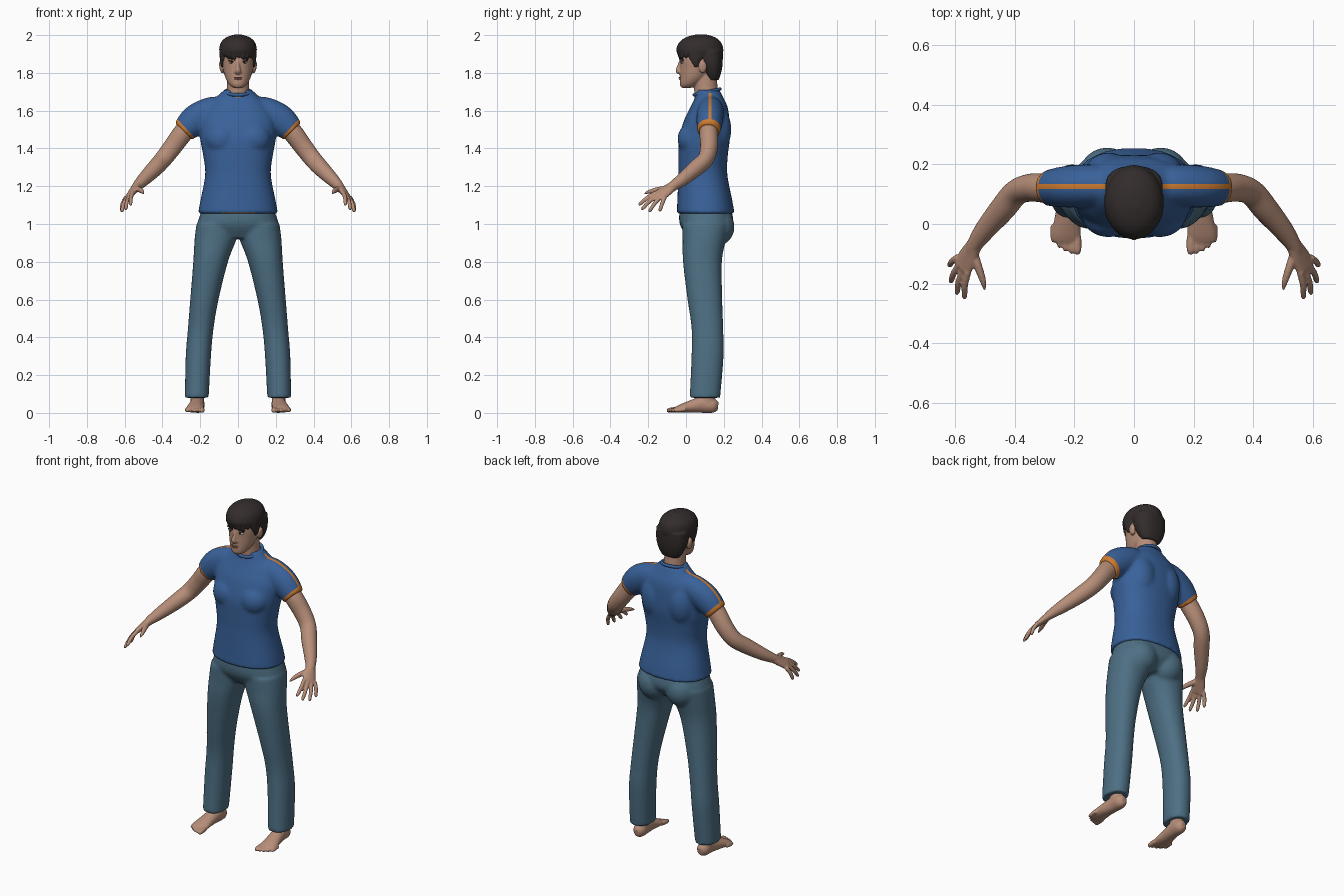
import bpy, bmesh, math
from mathutils import Vector, Matrix

if "Cube" in bpy.data.objects:
    bpy.data.objects.remove(bpy.data.objects["Cube"])

X, Y, Z = Vector((1, 0, 0)), Vector((0, 1, 0)), Vector((0, 0, 1))
SIDES = (1, -1)


def material(name, r, g, b):
    m = bpy.data.materials.new(name)
    m.use_nodes = True
    m.diffuse_color = (r, g, b, 1)
    bsdf = m.node_tree.nodes["Principled BSDF"]
    bsdf.inputs["Base Color"].default_value = (r, g, b, 1)
    bsdf.inputs["Roughness"].default_value = 0.8
    return m


SKIN = material("skin", .47, .27, .19)
SHIRT = material("shirt blue", .04, .12, .32)
TRIM = material("orange trim", .62, .2, .03)
DENIM = material("denim", .075, .16, .23)
HAIR = material("dark hair", .033, .025, .025)
LIPS = material("lips", .33, .15, .11)
WHITE = material("eye white", .6, .57, .53)
IRIS = material("iris", .03, .02, .015)


def spline(rows, steps=5):
    """Catmull-Rom through rows of numbers."""
    out = []
    for i in range(len(rows) - 1):
        a, b, c, d = (rows[max(0, min(len(rows) - 1, i + k))] for k in (-1, 0, 1, 2))
        for n in range(steps):
            t = n / steps
            out.append([q + t / 2 * (r - p + t * (2*p - 5*q + 4*r - s + t * (3*(q - r) + s - p)))
                        for p, q, r, s in zip(a, b, c, d)])
    return out + [list(rows[-1])]


def loft(bm, rows, hint=X, axis=None, side=1, power=2.0, n=28):
    """Skin closed rings; a row is x, y, z, radius along hint, radius across."""
    rows = [(r[0] * side, *r[1:]) for r in spline(rows)]
    hint = Vector((hint[0] * side, hint[1], hint[2]))
    pts = [Vector(r[:3]) for r in rows]
    rings = []
    for i, r in enumerate(rows):
        t = axis or (pts[min(i + 1, len(pts) - 1)] - pts[max(i - 1, 0)]).normalized()
        u = (hint - t * hint.dot(t)).normalized()
        v = t.cross(u)
        ring = []
        for k in range(n):
            c, s = math.cos(math.tau * k / n), math.sin(math.tau * k / n)
            c = math.copysign(abs(c) ** (2 / power), c)
            s = math.copysign(abs(s) ** (2 / power), s)
            ring.append(bm.verts.new(pts[i] + u * c * max(r[3], .003) + v * s * max(r[4], .003)))
        rings.append(ring)
    for a, b in zip(rings, rings[1:]):
        for k in range(n):
            j = (k + 1) % n
            bm.faces.new((a[k], a[j], b[j], b[k]))
    bm.faces.new(rings[0][::-1])
    bm.faces.new(rings[-1])


def blob(bm, centre, radii, tilt=0):
    m = Matrix.Translation(centre) @ Matrix.Rotation(tilt, 4, 'Y') @ Matrix.Diagonal((*radii, 1))
    bmesh.ops.create_uvsphere(bm, u_segments=24, v_segments=14, radius=1, matrix=m)


def finish(name, bm, mat, voxel=0, smooth=0, mirror=False):
    """Fuse the overlapping volumes into one smooth skin."""
    mesh = bpy.data.meshes.new(name)
    bmesh.ops.recalc_face_normals(bm, faces=bm.faces[:])
    bm.to_mesh(mesh)
    bm.free()
    ob = bpy.data.objects.new(name, mesh)
    bpy.context.collection.objects.link(ob)
    if voxel:
        mod = ob.modifiers.new("fuse", 'REMESH')
        mod.mode, mod.voxel_size = 'VOXEL', voxel
    if smooth:
        mod = ob.modifiers.new("soften", 'SMOOTH')
        mod.factor, mod.iterations = .5, smooth
    if mirror:
        ob.modifiers.new("mirror", 'MIRROR')
    dg = bpy.context.evaluated_depsgraph_get()
    ob.data = bpy.data.meshes.new_from_object(ob.evaluated_get(dg))
    ob.modifiers.clear()
    ob.data.materials.clear()
    ob.data.materials.append(mat)
    for p in ob.data.polygons:
        p.use_smooth, p.material_index = True, 0
    return ob


# Shirt: torso, shoulder blades, chest and sleeves
bm = bmesh.new()
loft(bm, [(0, .104, 1.055, .212, .153), (0, .1, 1.12, .2, .146), (0, .089, 1.26, .174, .13),
          (0, .09, 1.36, .184, .131), (0, .097, 1.45, .2, .135), (0, .11, 1.55, .2, .12),
          (0, .122, 1.62, .165, .098), (0, .122, 1.67, .115, .075), (0, .115, 1.71, .074, .062)],
     axis=Z, power=2.3, n=40)
for s in SIDES:
    loft(bm, [(.06, .13, 1.6, .06, .07), (.14, .13, 1.595, .07, .078),
              (.225, .125, 1.55, .07, .082), (.29, .12, 1.49, .06, .064)], hint=Y, side=s)
    blob(bm, (s * .085, .16, 1.5), (.085, .08, .13))
    blob(bm, (s * .085, .03, 1.45), (.09, .075, .085))
shirt = finish("shirt", bm, SHIRT, .009, 7)

# Shirt trim: cut shoulder stripes and sleeve hems into the faces
shirt.data.materials.append(TRIM)
HEM = -.815
bm = bmesh.new()
bm.from_mesh(shirt.data)
cuts = [((0, y, 0), Y) for y in (.118, .134)]
for s in SIDES:
    n = Vector((s * .737, 0, -.676))
    cuts.append((n * HEM, n))
for co, no in cuts:
    bmesh.ops.bisect_plane(bm, geom=bm.verts[:] + bm.edges[:] + bm.faces[:], plane_co=co, plane_no=no)
for f in bm.faces:
    c = f.calc_center_median()
    x = abs(c.x)
    stripe = .118 < c.y < .134 and x > .09 and c.z > 1.5 and f.normal.z > .1
    hem = x > .22 and c.z > 1.4 and x * .737 - c.z * .676 > HEM
    under = c.z < 1.063 and c.y < .05 and x < .09
    f.material_index = int(stripe or hem or under)
bm.to_mesh(shirt.data)
bm.free()

# Collar rib
bpy.ops.mesh.primitive_torus_add(major_segments=40, minor_segments=10, major_radius=.07,
                                 minor_radius=.009, location=(0, .112, 1.699), rotation=(.22, 0, 0))
collar = bpy.context.object
collar.name = "collar"
collar.data.materials.append(SHIRT)
bpy.ops.object.shade_smooth()

# Trousers: hips, seat and legs
bm = bmesh.new()
loft(bm, [(0, .1, .925, .17, .09), (0, .108, .99, .213, .138), (0, .105, 1.05, .2, .141),
          (0, .1, 1.1, .18, .125)], axis=Z, power=2.3, n=40)
for s in SIDES:
    loft(bm, [(.218, .1, .08, .063, .081), (.21, .114, .3, .067, .085), (.197, .113, .45, .068, .084),
              (.178, .1, .6, .075, .092), (.145, .087, .8, .092, .103), (.119, .097, .92, .111, .115),
              (.107, .105, 1.0, .113, .125)], axis=Z, side=s, power=2.2)
    blob(bm, (s * .09, .165, .985), (.095, .092, .1))
finish("trousers", bm, DENIM, .009, 7)

# Arms with palms, fingers and thumbs
bm = bmesh.new()
loft(bm, [(.2, .125, 1.58, .045, .05), (.285, .12, 1.49, .049, .053), (.345, .122, 1.41, .047, .05),
          (.395, .105, 1.345, .043, .047), (.44, .052, 1.295, .043, .044), (.5, -.02, 1.235, .035, .035),
          (.535, -.07, 1.2, .027, .026), (.55, -.1, 1.18, .026, .02)], hint=Y)
loft(bm, [(.535, -.07, 1.2, .027, .024), (.557, -.11, 1.172, .037, .019),
          (.577, -.147, 1.147, .041, .014)], hint=(.5, .8, -.35))
fingers = [((.557, -.16, 1.165), (.57, -.252, 1.1)), ((.572, -.15, 1.152), (.596, -.237, 1.076)),
           ((.585, -.135, 1.143), (.617, -.197, 1.064)), ((.592, -.112, 1.142), (.621, -.14, 1.067))]
for base, tip in fingers:
    a, b = Vector(base), Vector(tip)
    mid = a.lerp(b, .5) + Vector((.004, 0, .005))
    loft(bm, [(*a, .012, .012), (*mid, .011, .011), (*a.lerp(b, .88), .0095, .0095),
              (*b, .004, .004)], hint=(.5, .8, -.35), n=12)
loft(bm, [(.54, -.09, 1.187, .017, .015), (.522, -.145, 1.182, .015, .014),
          (.507, -.19, 1.172, .011, .011), (.5, -.222, 1.16, .004, .004)], hint=Z, n=12)
finish("arms", bm, SKIN, .0045, 4, True)

# Feet with ankles and toes
bm = bmesh.new()
loft(bm, [(.213, .17, .035, .016, .022), (.213, .145, .038, .035, .038), (.215, .09, .044, .038, .044),
          (.222, .03, .034, .042, .034), (.227, -.03, .022, .049, .022), (.229, -.06, .014, .046, .014)])
loft(bm, [(.215, .115, .03, .036, .045), (.215, .11, .08, .036, .044), (.215, .11, .14, .038, .045)], axis=Z)
for i, tip in enumerate((-.103, -.1, -.092, -.08, -.062)):
    x, r = .19 + i * .02, (.014 if i == 0 else .0105)
    loft(bm, [(x, tip + .06, .018, r, r), (x, tip + .018, .014, r, r),
              (x, tip, .011, r / 2, r / 2)], n=12)
finish("feet", bm, SKIN, .005, 4, True)

# Head: skull, jaw, neck, nose, brow ridge and ears
bm = bmesh.new()
loft(bm, [(0, .003, 1.721, .024, .026), (0, .018, 1.738, .046, .05), (0, .042, 1.775, .067, .074),
          (0, .063, 1.825, .08, .095), (0, .073, 1.88, .086, .105), (0, .08, 1.94, .078, .1),
          (0, .08, 1.98, .05, .065)], axis=Z, n=36)
loft(bm, [(0, .115, 1.62, .068, .065), (0, .106, 1.71, .06, .063), (0, .1, 1.8, .058, .06)], axis=Z)
loft(bm, [(0, -.022, 1.868, .009, .012), (0, -.033, 1.835, .01, .014), (0, -.041, 1.81, .015, .014),
          (0, -.03, 1.798, .013, .008)], n=16)
blob(bm, (0, -.018, 1.773), (.026, .018, .014))
for s in SIDES:
    blob(bm, (s * .032, -.014, 1.876), (.026, .014, .007), s * -.12)
    blob(bm, (s * .012, -.03, 1.805), (.008, .01, .008))
    blob(bm, (s * .088, .088, 1.832), (.011, .022, .034), s * .15)
finish("head", bm, SKIN, .0045, 4)

# Face details
bm = bmesh.new()
blob(bm, (0, -.031, 1.776), (.023, .008, .0035))
blob(bm, (0, -.031, 1.768), (.019, .008, .0045))
finish("lips", bm, LIPS)
for part, centre, radii, tilt, mat in (
        ("eyes", (.034, -.015, 1.856), (.016, .013, .0065), 0, WHITE),
        ("irises", (.033, -.025, 1.857), (.0065, .0045, .006), 0, IRIS),
        ("eyelids", (.034, -.018, 1.8625), (.018, .012, .003), -.1, HAIR),
        ("eyebrows", (.035, -.02, 1.876), (.023, .012, .0045), -.14, HAIR)):
    bm = bmesh.new()
    blob(bm, centre, radii, tilt)
    finish(part, bm, mat, mirror=True)

# Hair: crown, nape, sideburns and fringe locks
bm = bmesh.new()
loft(bm, [(0, .077, 1.889, .09, .114), (0, .073, 1.92, .1, .125), (0, .075, 1.96, .091, .112),
          (0, .077, 1.987, .064, .08), (0, .08, 2.003, .02, .03)], axis=Z, n=36)
loft(bm, [(0, .145, 1.762, .055, .028), (0, .14, 1.8, .078, .046), (0, .132, 1.85, .094, .062),
          (0, .125, 1.92, .096, .07)], axis=Z, power=2.3)
for s in SIDES:
    loft(bm, [(.084, .06, 1.92, .014, .05), (.085, .052, 1.87, .011, .03),
              (.082, .055, 1.83, .007, .011)], axis=Z, side=s)
for i in range(-4, 5):
    a = i * .27
    x, y = math.sin(a), -math.cos(a)
    drop = .012 + .007 * (i % 3)
    loft(bm, [(x * .08, .075 + y * .1, 1.925, .02, .016), (x * .087, .075 + y * .11, 1.9, .017, .011),
              (x * .084 + .005, .075 + y * .108, 1.89 - drop, .005, .006)], axis=Z, n=12)
    blob(bm, (x * .06, .09 + y * .07, 1.95), (.028, .035, .04))
finish("hair", bm, HAIR, .006, 3)
